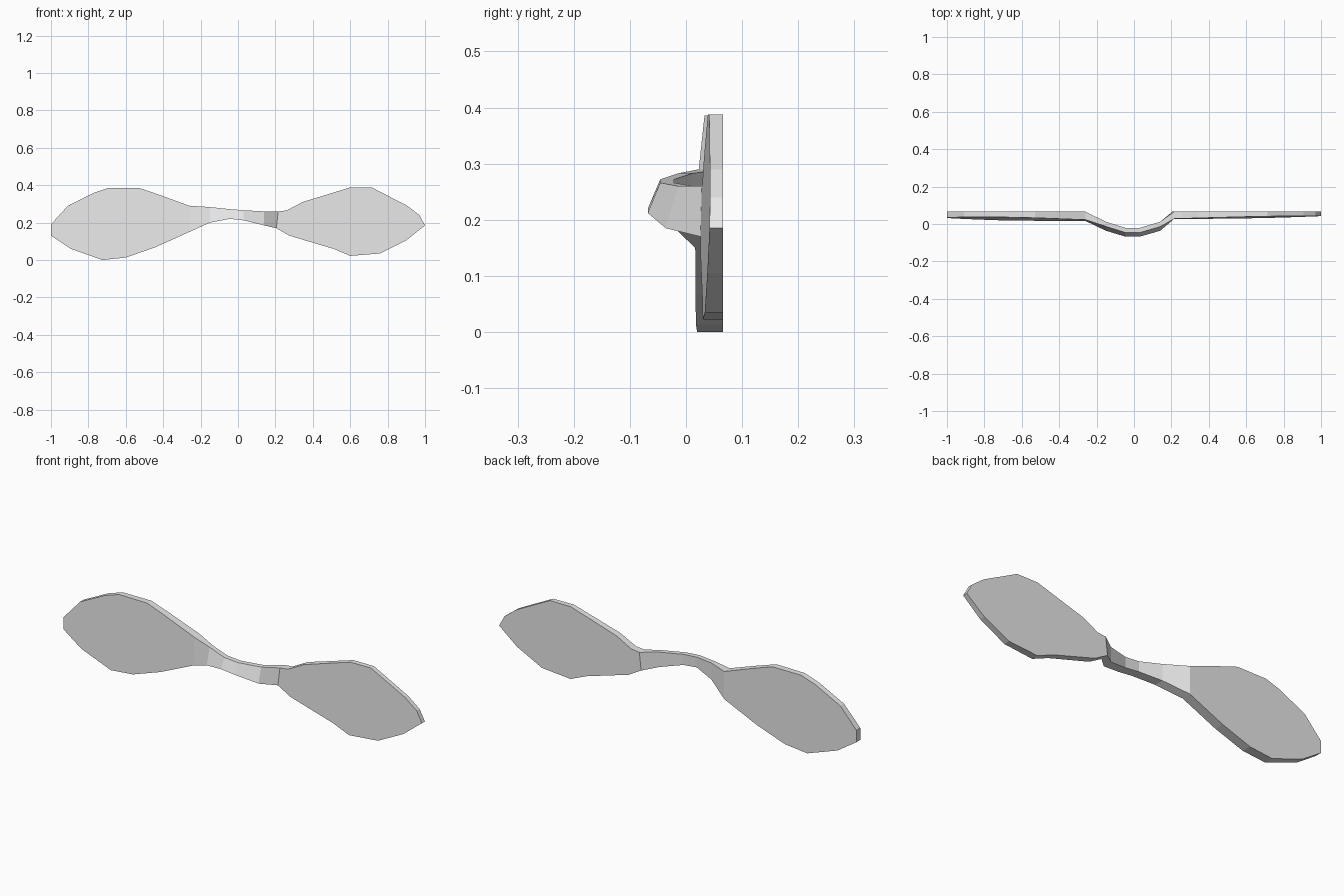
import bpy, bmesh

if "Cube" in bpy.data.objects:
    bpy.data.objects.remove(bpy.data.objects["Cube"])

grey = bpy.data.materials.new("light_grey")
grey.diffuse_color = (0.8, 0.8, 0.8, 1)
grey.use_nodes = True
grey.node_tree.nodes["Principled BSDF"].inputs["Base Color"].default_value = grey.diffuse_color

BACK = 0.066
# blade outlines (x, z), running from the upper root around the tip to the lower root
left_outline = [(-.26, .29), (-.425, .35), (-.53, .386), (-.69, .386), (-.77, .36),
                (-.91, .29), (-1, .19), (-1, .13), (-.895, .06), (-.725, 0),
                (-.6, .013), (-.445, .067), (-.26, .15)]
right_outline = [(.215, .26), (.26, .265), (.345, .31), (.6, .388), (.715, .388),
                 (.905, .29), (.97, .24), (1, .185), (.9, .105), (.76, .035),
                 (.6, .022), (.51, .06), (.275, .13), (.205, .17)]
# bridge stations: x, top z, bottom z, back y, front y at top, front y at bottom
bridge = [(-.15, .283, .20, .012, -.013, -.036),
          (-.045, .272, .22, -.021, -.046, -.068),
          (.03, .266, .212, -.021, -.046, -.068),
          (.14, .26, .185, .012, -.014, -.036)]

bm = bmesh.new()


def blade(outline, a, b, c):
    """Flat-backed plate whose front lies on y = a + b*x + c*z; root edge stays open."""
    front = [bm.verts.new((x, a + b * x + c * z, z)) for x, z in outline]
    back = [bm.verts.new((x, BACK, z)) for x, z in outline]
    bm.faces.new(front)
    bm.faces.new(back[::-1])
    for i in range(len(outline) - 1):
        bm.faces.new((front[i], front[i + 1], back[i + 1], back[i]))
    return front[0], back[0], back[-1], front[-1]


# two blades
left_root = blade(left_outline, .004, -.022, .045)
right_root = blade(right_outline, .0175, .02, .0245)

# bowed bridge joining the blade roots
rings = [left_root]
for x, top, bottom, back, f_top, f_bottom in bridge:
    rings.append(tuple(bm.verts.new(p) for p in (
        (x, f_top, top), (x, back, top), (x, back, bottom), (x, f_bottom, bottom))))
rings.append(right_root)
for r, s in zip(rings, rings[1:]):
    for i in range(4):
        j = (i + 1) % 4
        bm.faces.new((r[i], r[j], s[j], s[i]))

bmesh.ops.recalc_face_normals(bm, faces=bm.faces)
mesh = bpy.data.meshes.new("twin_blade_strip")
bm.to_mesh(mesh)
bm.free()
mesh.materials.append(grey)
obj = bpy.data.objects.new("twin_blade_strip", mesh)
bpy.context.collection.objects.link(obj)
